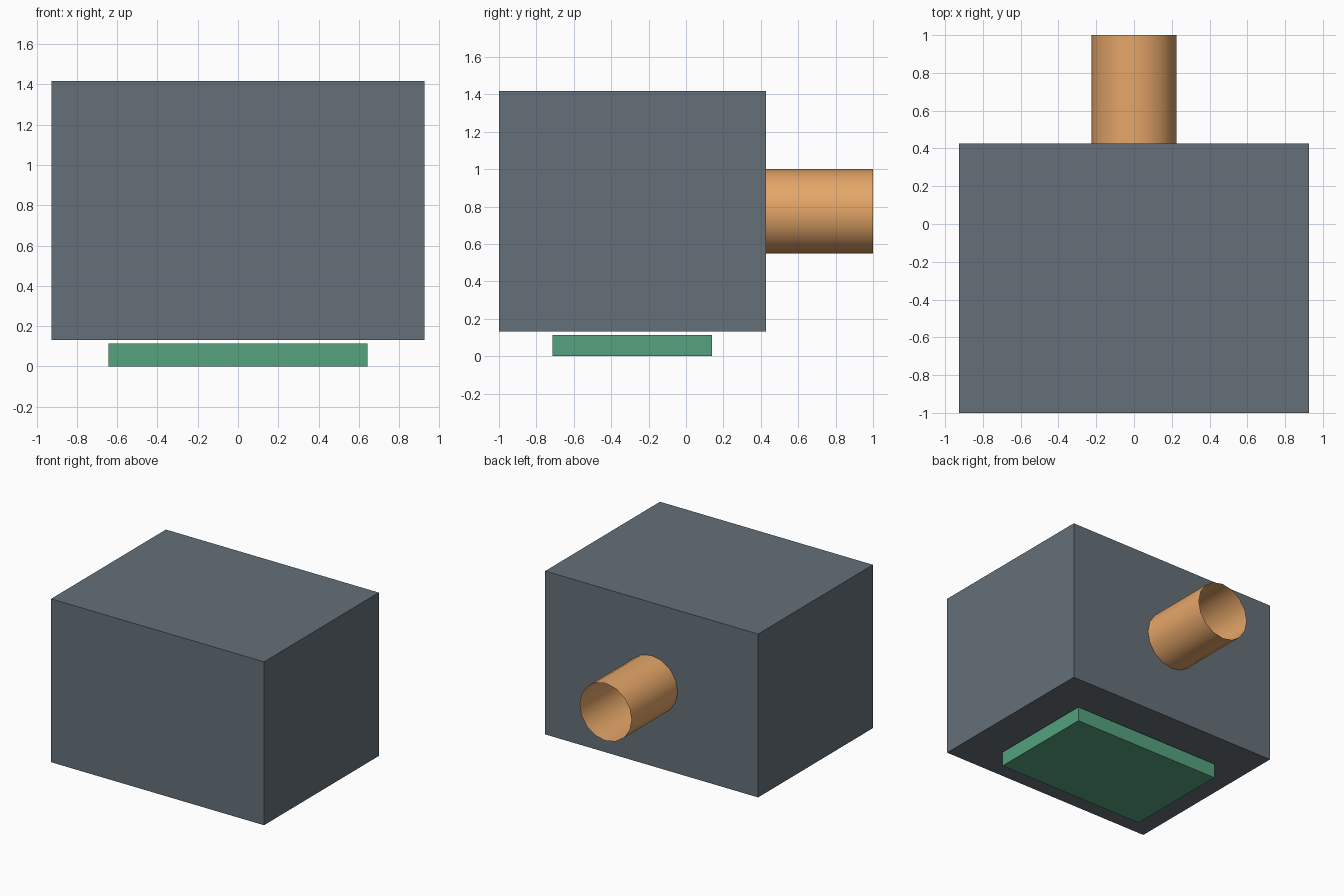
import bpy
from math import pi

if "Cube" in bpy.data.objects:
    bpy.data.objects.remove(bpy.data.objects["Cube"])


def paint(obj, name, color):
    mat = bpy.data.materials.new(name)
    mat.diffuse_color = (*color, 1)
    mat.use_nodes = True
    mat.node_tree.nodes["Principled BSDF"].inputs["Base Color"].default_value = mat.diffuse_color
    obj.data.materials.append(mat)


def box(name, lo, hi):
    center = [(a + b) / 2 for a, b in zip(lo, hi)]
    bpy.ops.mesh.primitive_cube_add(size=1, location=center)
    obj = bpy.context.object
    obj.name = name
    obj.scale = [b - a for a, b in zip(lo, hi)]
    bpy.ops.object.transform_apply(location=False, rotation=False, scale=True)
    return obj


# Main housing
housing = box("housing", (-0.927, -1, 0.131), (0.927, 0.427, 1.417))
paint(housing, "slate", (0.13, 0.16, 0.19))

# Base plate, set just below the housing
base = box("base_plate", (-0.643, -0.714, 0), (0.643, 0.14, 0.114))
paint(base, "green", (0.09, 0.36, 0.21))

# Open thin-walled pipe leaving the back wall
y0, y1 = 0.427, 1.0
bpy.ops.mesh.primitive_cylinder_add(
    vertices=16, radius=0.226, depth=y1 - y0, end_fill_type='NOTHING',
    location=(0, (y0 + y1) / 2, 0.774), rotation=(pi / 2, 0, 0))
pipe = bpy.context.object
pipe.name = "rear_pipe"
bpy.ops.object.shade_smooth_by_angle()
paint(pipe, "copper", (0.78, 0.38, 0.14))
